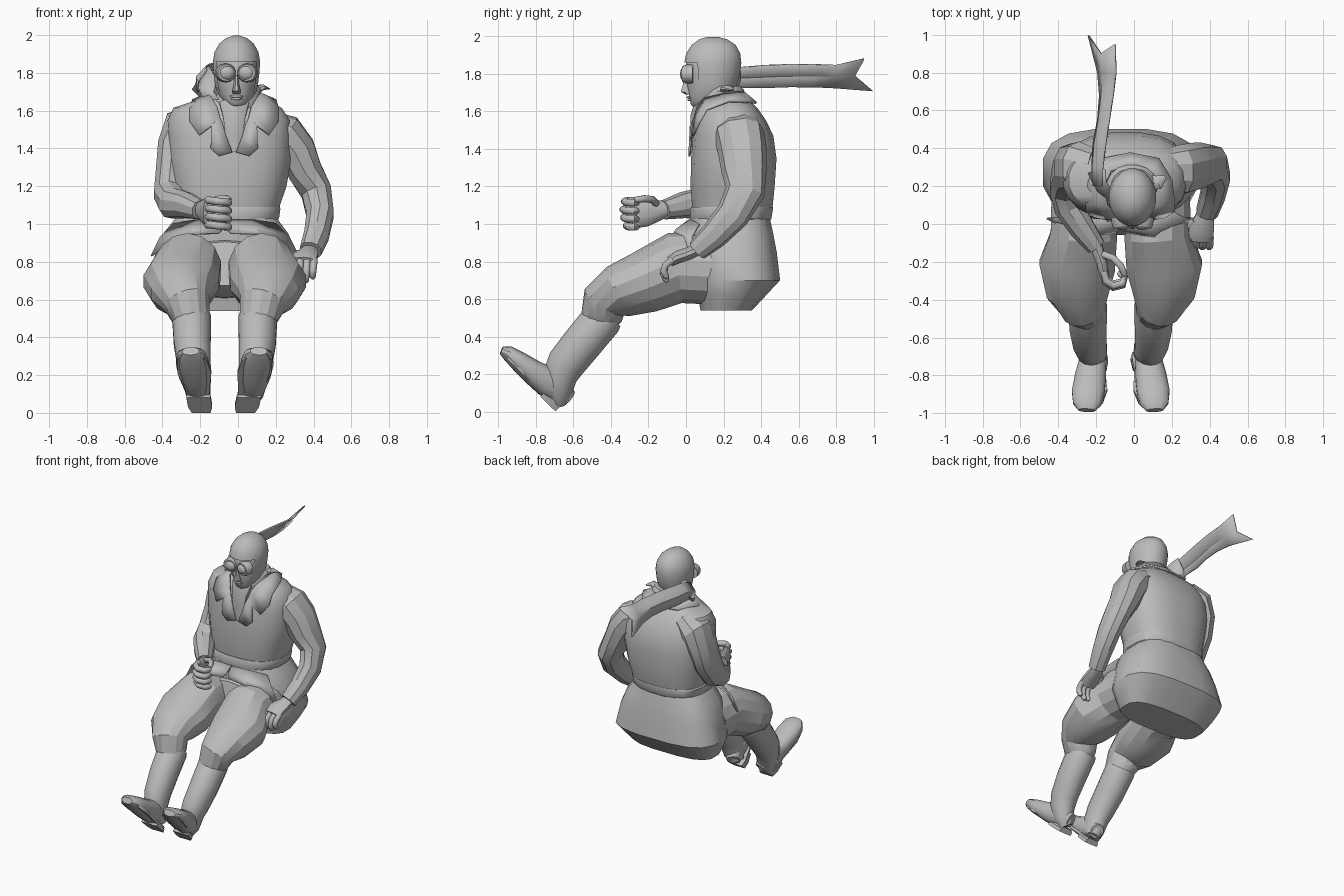
import bpy, bmesh, math
from mathutils import Vector

cube = bpy.data.objects.get("Cube")
if cube:
    bpy.data.objects.remove(cube)

grey = bpy.data.materials.new("plain_grey")
grey.use_nodes = True
grey.diffuse_color = (0.5, 0.5, 0.5, 1)
grey.node_tree.nodes["Principled BSDF"].inputs["Base Color"].default_value = (0.5, 0.5, 0.5, 1)

CX = -0.07   # centre line of the seated legs
X, Y, Z = Vector((1, 0, 0)), Vector((0, 1, 0)), Vector((0, 0, 1))


def build(name, verts, faces, thick=0, angle=32, drop=None):
    """Make an object; optionally drop faces by centre and give sheets a thickness."""
    bm = bmesh.new()
    vs = [bm.verts.new(v) for v in verts]
    for f in faces:
        bm.faces.new([vs[i] for i in f])
    if drop:
        gone = [f for f in bm.faces if drop(f.calc_center_median())]
        bmesh.ops.delete(bm, geom=gone, context='FACES')
    bmesh.ops.recalc_face_normals(bm, faces=bm.faces)
    me = bpy.data.meshes.new(name)
    bm.to_mesh(me)
    bm.free()
    ob = bpy.data.objects.new(name, me)
    bpy.context.collection.objects.link(ob)
    me.materials.append(grey)
    if thick:
        mod = ob.modifiers.new("thickness", 'SOLIDIFY')
        mod.thickness, mod.offset = thick, 0
    bpy.ops.object.select_all(action='DESELECT')
    ob.select_set(True)
    bpy.context.view_layer.objects.active = ob
    bpy.ops.object.shade_smooth_by_angle(angle=math.radians(angle))


def loft(name, rings, n=12, p=2.0, ref=X, axis=None, **kw):
    """Skin rings (x, y, z, radius_u, radius_v) strung along a path."""
    cs = [Vector(r[:3]) for r in rings]
    verts, faces = [], []
    for i, r in enumerate(rings):
        t = axis or (cs[min(i + 1, len(cs) - 1)] - cs[max(i - 1, 0)]).normalized()
        u = (ref - t * ref.dot(t)).normalized()
        v = t.cross(u)
        for k in range(n):
            a = 2 * math.pi * (k + 0.5) / n
            c, s = math.cos(a), math.sin(a)
            c = math.copysign(abs(c) ** (2 / p), c)
            s = math.copysign(abs(s) ** (2 / p), s)
            verts.append(cs[i] + u * r[3] * c + v * r[4] * s)
    for i in range(len(rings) - 1):
        for k in range(n):
            j = (k + 1) % n
            faces.append((i * n + k, i * n + j, (i + 1) * n + j, (i + 1) * n + k))
    faces += [tuple(range(n)), tuple(range(len(verts) - n, len(verts)))]
    build(name, verts, faces, **kw)


def stack(name, levels, **kw):
    """Horizontal rings (z, x_min, x_max, y_min, y_max)."""
    rings = [((a + b) / 2, (c + d) / 2, z, (b - a) / 2, (d - c) / 2) for z, a, b, c, d in levels]
    loft(name, rings, axis=Z, **kw)


def sheet(name, rows, thick=0.012):
    """Surface through equal rows of points."""
    m = len(rows[0])
    verts = [p for r in rows for p in r]
    faces = [(i * m + k, i * m + k + 1, (i + 1) * m + k + 1, (i + 1) * m + k)
             for i in range(len(rows) - 1) for k in range(m - 1)]
    build(name, verts, faces, thick=thick)


def tube(name, pts, r, ref=X):
    """Finger-like tube with a tapered tip."""
    rings = [(*p, r, r) for p in pts]
    d = (Vector(pts[-1]) - Vector(pts[-2])).normalized() * r * 0.6
    rings[-1] = (*pts[-1], r * 0.85, r * 0.85)
    rings.append((*(Vector(pts[-1]) + d), r * 0.4, r * 0.4))
    loft(name, rings, n=8, ref=ref, angle=50)


# Jacket body, belt and flared coat skirt
stack("jacket_body", [(1.00, -.32, .21, .04, .44), (1.10, -.33, .225, .03, .465), (1.20, -.35, .26, .022, .475),
                      (1.35, -.37, .285, .025, .485), (1.47, -.375, .285, .035, .468), (1.55, -.375, .275, .05, .43),
                      (1.615, -.345, .235, .08, .385), (1.65, -.24, .165, .10, .35), (1.68, -.14, .11, .12, .31)],
      n=20, p=2.6)
stack("belt", [(1.02, -.33, .21, .02, .452), (1.03, -.336, .22, .018, .458),
               (1.08, -.338, .227, .02, .466), (1.09, -.33, .225, .025, .465)], n=20, p=2.6)
stack("coat_skirt", [(1.03, -.335, .21, .02, .45), (0.95, -.40, .27, .015, .468), (0.85, -.44, .31, .025, .487),
                     (0.70, -.485, .345, .04, .505), (0.62, -.45, .31, .06, .43), (0.54, -.40, .265, .075, .355)],
      n=16, p=2.9, angle=34)
for s in (-1, 1):
    sheet("coat_front_flap", [[(CX + s * x, y, z) for x, y, z in row] for row in (
        [(0.0, .02, 1.02), (.14, .025, 1.02), (.27, .07, 1.00)],
        [(.01, -.03, .975), (.17, -.05, .97), (.34, .03, .93)],
        [(.03, -.045, .95), (.18, -.065, .945), (.39, .03, .83)])])

# Breeches, tall boots and soles, mirrored about the seat centre line
def leg_path(s, pts):
    return [(CX + s * x, *rest) for x, *rest in pts]

loft("breeches_seat", [(CX, .25, .76, .34, .17), (CX, .05, .77, .32, .16), (CX, -.03, .79, .20, .12)], n=14, p=2.4)
for s, side, heel_x in ((-1, "right", .125), (1, "left", .11)):
    loft(side + "_breeches_leg", leg_path(s, [
        (.20, .15, .76, .17, .19), (.195, -.06, .765, .18, .19), (.23, -.22, .69, .205, .168),
        (.225, -.36, .64, .17, .145), (.20, -.435, .585, .125, .125), (.178, -.45, .50, .103, .11),
        (.175, -.455, .46, .08, .085)]), n=14, p=2.0, angle=24)
    loft(side + "_boot_shaft", leg_path(s, [
        (.175, -.43, .515, .10, .10), (.175, -.445, .495, .105, .108), (.172, -.55, .368, .10, .107),
        (.162, -.64, .255, .09, .103), (.15, -.675, .18, .08, .092), (.14, -.678, .10, .066, .072),
        (heel_x, -.678, .05, .052, .045)]), n=14)
    loft(side + "_boot_foot", leg_path(s, [
        (heel_x, -.63, .075, .045, .05), (.135, -.668, .108, .062, .07), (.148, -.735, .16, .074, .085),
        (.16, -.81, .205, .084, .068), (.172, -.89, .267, .088, .054), (.178, -.95, .312, .075, .04),
        (.18, -.984, .327, .045, .022)]), n=14, p=2.3)
    # Sole outlines run at 45 degrees from heel to toe
    along, down = Vector((s * (.18 - heel_x) / .41, -.74, .73)), Vector((0, -.707, -.707))
    for part, outline, lift, depth in (
            ("sole", [(.0, .042), (.04, .058), (.14, .062), (.27, .09), (.36, .078), (.41, .04)], -.018, .02),
            ("heel", [(.0, .05), (.04, .064), (.11, .064)], -.004, .024)):
        edge = [(d, w) for d, w in outline] + [(d, -w) for d, w in reversed(outline)]
        base = Vector((CX + s * heel_x, -.682, .0145))
        low = [base + along * d + X * w + down * lift for d, w in edge]
        m = len(low)
        build(side + "_boot_" + part, low + [v + down * depth for v in low],
              [tuple(range(m)), tuple(range(m, 2 * m))] +
              [(k, (k + 1) % m, m + (k + 1) % m, m + k) for k in range(m)])

# Sleeves
loft("left_sleeve", [(.14, .28, 1.53, .08, .11), (.24, .285, 1.475, .115, .135), (.305, .30, 1.39, .11, .13),
                     (.355, .31, 1.28, .095, .12), (.415, .315, 1.17, .084, .105), (.435, .25, 1.05, .075, .09),
                     (.415, .15, .94, .068, .075), (.385, .06, .86, .06, .058)], n=10, p=2.2, angle=24)
loft("right_sleeve", [(-.20, .29, 1.57, .08, .11), (-.29, .30, 1.51, .118, .135), (-.34, .295, 1.41, .09, .13),
                      (-.355, .265, 1.29, .082, .118), (-.365, .19, 1.16, .083, .095), (-.345, .09, 1.11, .08, .085),
                      (-.275, -.02, 1.10, .07, .07), (-.20, -.12, 1.075, .052, .052)], n=10, p=2.2, angle=24)

# Relaxed left hand
loft("left_palm", [(.385, .08, .87, .04, .03), (.37, .02, .845, .058, .034), (.355, -.04, .825, .07, .034),
                   (.35, -.085, .80, .066, .028)], n=10, angle=45)
for i in range(4):
    x, d = .295 + .036 * i, (.01, 0, -.005, .015)[i]
    tube("left_finger", [(x, -.07, .81), (x - .003, -.11, .78), (x - .006, -.12, .735 + d),
                         (x - .008, -.105, .705 + d)], .02)
tube("left_thumb", [(.32, .02, .845), (.285, -.02, .82), (.28, -.07, .785), (.285, -.10, .76)], .02)

# Curled right hand
loft("right_palm", [(-.205, -.10, 1.08, .035, .04), (-.185, -.16, 1.07, .032, .06), (-.168, -.21, 1.065, .03, .078),
                    (-.158, -.27, 1.06, .026, .082)], n=10, angle=45)
for i in range(4):
    z, d = 1.125 - .043 * i, (0, -.008, -.004, .01)[i]
    tube("right_finger", [(-.16, -.25, z), (-.148, -.30 + d, z), (-.11, -.327 + d, z - .005),
                          (-.06, -.315 + d, z - .01), (-.05, -.28, z - .012), (-.075, -.262, z - .012)], .021, ref=Z)
tube("right_thumb", [(-.165, -.16, 1.11), (-.11, -.18, 1.13), (-.07, -.22, 1.135), (-.05, -.265, 1.13)], .02, ref=Z)

# Head: neck, face and an open-fronted flying helmet
HX = -.008
def head(levels):
    return [(z, HX - w, HX + w, a, b) for z, w, a, b in levels]

stack("neck", [(1.55, -.11, .09, .07, .27), (1.72, -.10, .08, .08, .26)])
stack("face", head([(1.622, .03, .04, .10), (1.635, .055, .026, .15), (1.66, .075, .02, .19), (1.69, .09, .014, .22),
                    (1.74, .104, .006, .25), (1.80, .113, .003, .265), (1.86, .113, .002, .27),
                    (1.92, .09, .03, .25)]), n=20, angle=50)
stack("flying_helmet", head([(1.635, .062, .05, .19), (1.66, .085, .035, .225), (1.70, .105, .02, .25),
                             (1.75, .116, .006, .275), (1.80, .122, -.004, .288), (1.86, .126, -.010, .296),
                             (1.91, .117, .0, .29), (1.955, .092, .03, .265), (1.985, .055, .07, .22),
                             (1.998, .015, .115, .17)]), n=28, angle=50,
      drop=lambda c: c.z < 1.86 and c.y < .06 + .3 * max(0, 1.75 - c.z) or c.z < 1.64)
for s in (-1, 1):
    c = HX + s * .053
    loft("goggle_frame", [(c + s * .008, .04, 1.80, .054, .05), (c + s * .003, .0, 1.80, .054, .05),
                          (c, -.016, 1.80, .047, .044)], n=14)
    loft("goggle_lens", [(c, -.012, 1.80, .042, .038), (c, -.026, 1.80, .03, .027),
                         (c, -.031, 1.80, .012, .01)], n=14, angle=50)
stack("nose", [(1.69, HX - .022, HX + .022, -.004, .04), (1.705, HX - .024, HX + .024, -.03, .04),
               (1.74, HX - .015, HX + .015, -.02, .04), (1.79, HX - .01, HX + .01, -.01, .04)], n=8, angle=50)
for z, w, y in ((1.676, .034, .0), (1.663, .028, .004)):
    loft("lip", [(HX - w, y + .022, z, .004, .003), (HX - w / 2, y + .012, z, .009, .007),
                 (HX + w / 2, y + .012, z, .009, .007), (HX + w, y + .022, z, .004, .003)], n=8, ref=Y, axis=X, angle=60)

# Wide flat collar with notched lapels
half = [((0, .31, 1.70), (0, .375, 1.645)), ((.10, .28, 1.70), (.15, .345, 1.65)),
        ((.14, .19, 1.69), (.22, .23, 1.655)), ((.12, .10, 1.67), (.235, .11, 1.61)),
        ((.09, .06, 1.62), (.235, .07, 1.54)), ((.075, .045, 1.56), (.185, .038, 1.47)),
        ((.06, .035, 1.53), (.12, .025, 1.52)), ((.045, .03, 1.47), (.125, .02, 1.40)),
        ((.01, .02, 1.38), (.08, .018, 1.36))]
rows = [[(-.02 - p[0], p[1], p[2]) for p in pair] for pair in reversed(half[1:])]
sheet("collar", rows + [[(-.02 + p[0], p[1], p[2]) for p in pair] for pair in half])

# Scarf: neck wrap, front fold, side folds and the streaming tail
stack("scarf_wrap", [(1.61, -.14, .12, .07, .30), (1.65, -.15, .13, .06, .315), (1.68, -.13, .115, .065, .30),
                     (1.71, -.145, .125, .09, .315), (1.735, -.12, .105, .12, .295)], n=16)
loft("scarf_front", [(-.02, .09, 1.64, .085, .05), (-.02, .055, 1.57, .065, .035), (-.02, .04, 1.48, .05, .02),
                     (-.02, .03, 1.38, .015, .01)], n=8)
sheet("scarf_right_fold", [[(-.10, .10, 1.66), (-.13, .14, 1.70), (-.11, .16, 1.76)],
                           [(-.18, .16, 1.65), (-.205, .20, 1.72), (-.15, .22, 1.83)],
                           [(-.24, .27, 1.71), (-.20, .29, 1.77), (-.155, .29, 1.84)]])
loft("scarf_left_fold", [(.08, .22, 1.70, .03, .04), (.13, .22, 1.725, .016, .04), (.165, .25, 1.715, .004, .01)],
     ref=Z, n=8)
tail = [(.20, -.21, -.17, 1.70, 1.81), (.30, -.22, -.165, 1.725, 1.835), (.42, -.215, -.15, 1.725, 1.845),
        (.55, -.19, -.13, 1.73, 1.85), (.68, -.18, -.11, 1.73, 1.85), (.80, -.19, -.095, 1.725, 1.845)]
rows = [[(a, y, lo), ((a + b) / 2 - .025, y, (lo + hi) / 2), (b, y, hi)] for y, a, b, lo, hi in tail]
rows.append([(-.24, .995, 1.71), (-.175, .90, 1.79), (-.10, .95, 1.88)])
sheet("scarf_tail", rows, thick=.01)
